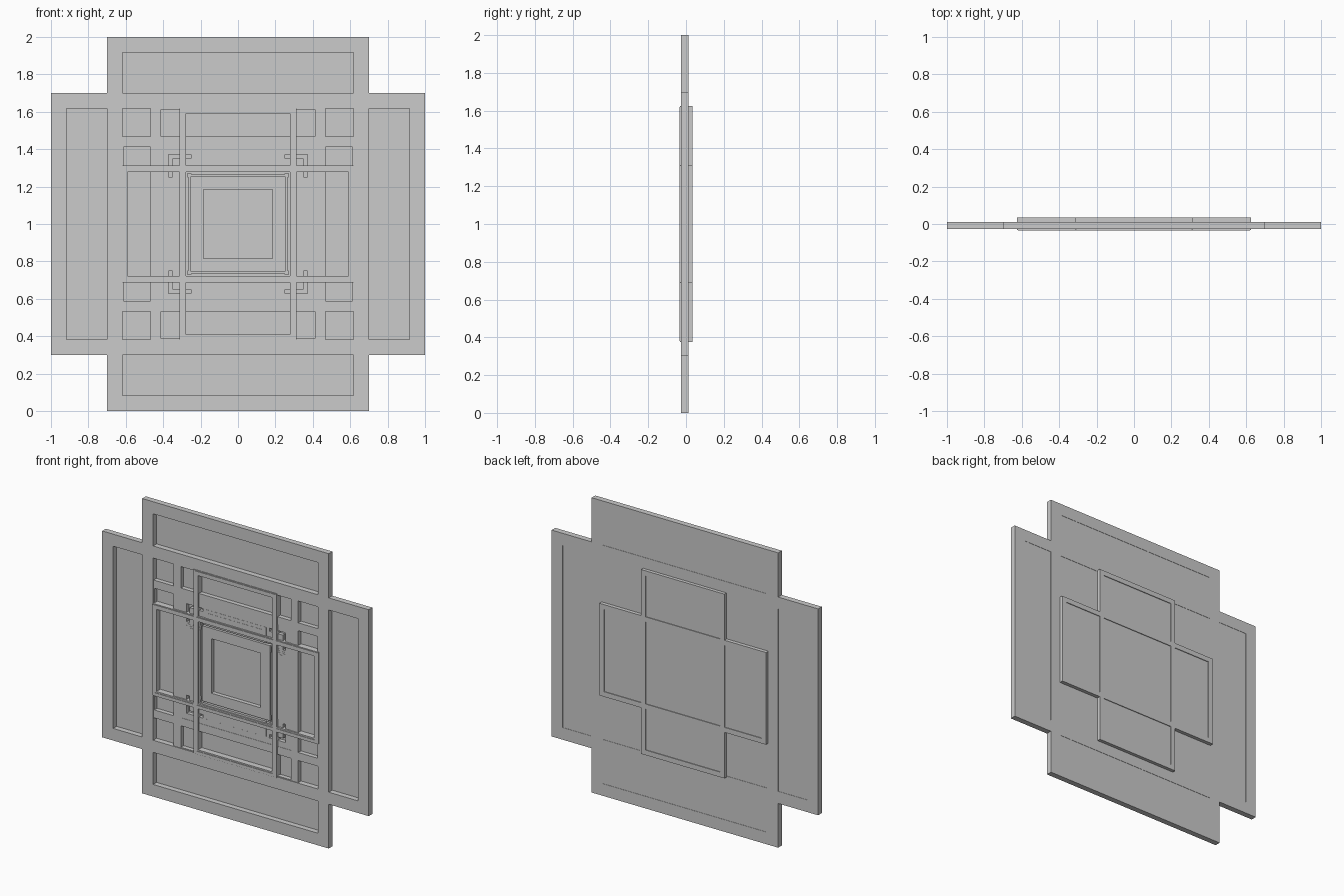
import bpy, bmesh

if "Cube" in bpy.data.objects:
    bpy.data.objects.remove(bpy.data.objects["Cube"])

CZ = 1.0  # height of the centre


def finish(bm, name):
    me = bpy.data.meshes.new(name)
    bm.to_mesh(me)
    bm.free()
    ob = bpy.data.objects.new(name, me)
    bpy.context.collection.objects.link(ob)
    return ob


def frame(name, hx, hz, w, y0, y1):
    """Rectangular ring centred on the axis: half sizes, bar width, depth range."""
    bm = bmesh.new()

    def loop(ax, az, y):
        return [bm.verts.new((sx * ax, y, CZ + sz * az))
                for sx, sz in ((-1, -1), (1, -1), (1, 1), (-1, 1))]
    loops = [loop(hx, hz, y0), loop(hx, hz, y1),
             loop(hx - w, hz - w, y1), loop(hx - w, hz - w, y0)]
    for k in range(4):
        a, b = loops[k], loops[(k + 1) % 4]
        for i in range(4):
            j = (i + 1) % 4
            bm.faces.new((a[i], a[j], b[j], b[i]))
    bmesh.ops.recalc_face_normals(bm, faces=bm.faces)
    return finish(bm, name)


def panel(name, hx, hz, y):
    """Single sheet facing the back."""
    bm = bmesh.new()
    f = bm.faces.new([bm.verts.new((x, y, CZ + z)) for x, z in
                      ((-hx, -hz), (-hx, hz), (hx, hz), (hx, -hz))])
    f.normal_update()
    if f.normal.y < 0:
        f.normal_flip()
    return finish(bm, name)


def slab(name, x0, x1, z0, z1, y0, y1):
    bm = bmesh.new()
    bmesh.ops.create_cube(bm, size=1)
    for v in bm.verts:
        v.co = (x1 if v.co.x > 0 else x0, y1 if v.co.y > 0 else y0,
                CZ + (z1 if v.co.z > 0 else z0))
    return finish(bm, name)


def cross(name, short, long, w, y0, y1, back=None):
    """Upright and sideways frames laid over each other, with optional backing."""
    for tag, hx, hz in (("upright", short, long), ("sideways", long, short)):
        frame(f"{name}_{tag}_frame", hx, hz, w, y0, y1)
        if back is not None:
            panel(f"{name}_{tag}_panel", hx - w, hz - w, back)


# Large outer pair of frames with back sheets
cross("outer", 0.70, 1.0, 0.082, -0.027, 0.012, 0.010)

# Middle pair, ends tucked behind the outer bars
cross("middle", 0.467, 0.667, 0.054, -0.022, 0.008)

# Small pair that stands proud on both sides
cross("inner", 0.3125, 0.625, 0.034, -0.031, 0.035)
cross("inner_lip", 0.308, 0.620, 0.020, -0.035, -0.030)
for tag, hx, hz in (("upright", 0.28, 0.592), ("sideways", 0.592, 0.28)):
    panel(f"inner_{tag}_panel", hx, hz, 0.030)

# Square rings around the centre
frame("corner_ring", 0.415, 0.415, 0.043, -0.020, 0.006)
frame("stepped_ring", 0.350, 0.350, 0.080, -0.018, 0.006)
frame("centre_ring", 0.255, 0.255, 0.070, -0.022, 0.006)

# Shallow stepped arms filling the space between the rings
for i in range(4):
    a, b, h = 0.265, 0.415 - 0.022 * i, 0.25 - 0.012 * i
    y0 = -0.0185 - 0.0012 * i
    for s in (-1, 1):
        lo, hi = sorted((s * a, s * b))
        slab("side_step", lo, hi, -h, h, y0, 0.006)
        slab("end_step", -h, h, lo, hi, y0, 0.006)
